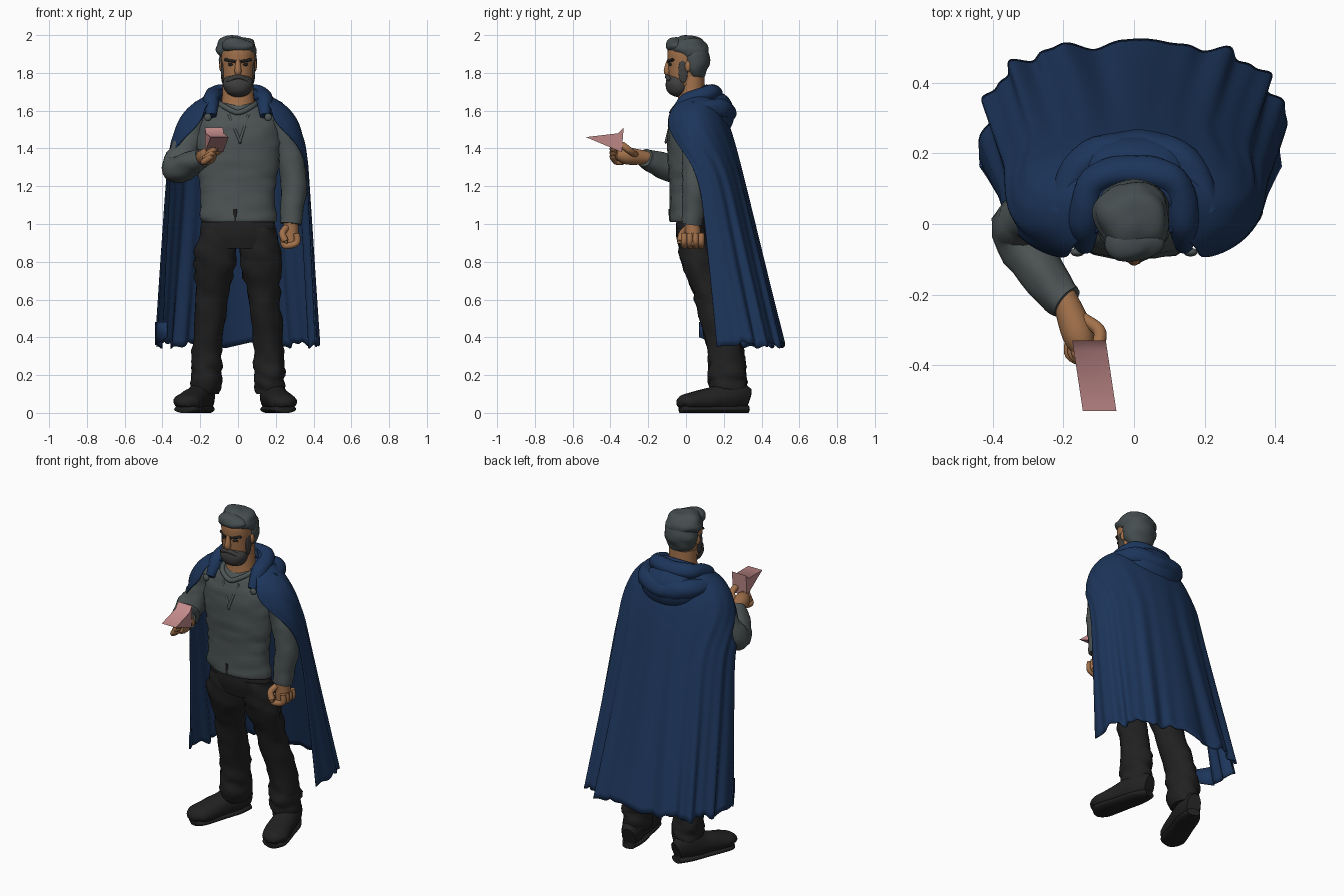
import bpy, bmesh
from math import sin, cos, exp, pi, radians
from mathutils import Vector, Matrix, noise

default_cube = bpy.data.objects.get("Cube")
if default_cube:
    bpy.data.objects.remove(default_cube, do_unlink=True)
parts = []
X, Y, Z = Vector((1, 0, 0)), Vector((0, 1, 0)), Vector((0, 0, 1))


def material(name, *colour):
    mat = bpy.data.materials.new(name)
    mat.use_nodes = True
    mat.diffuse_color = (*colour, 1)
    shader = next(node for node in mat.node_tree.nodes if node.type == 'BSDF_PRINCIPLED')
    shader.inputs["Base Color"].default_value = (*colour, 1)
    return mat


skin = material("skin", .36, .165, .07)
hair_grey = material("hair grey", .06, .075, .08)
beard_grey = material("beard grey", .05, .05, .05)
wool = material("grey wool", .075, .09, .09)
blue = material("blue cloth", .012, .036, .105)
black = material("black cloth", .015, .015, .015)
pink = material("pink paper", .55, .26, .26)


def finish(name, bm, mat):
    bmesh.ops.recalc_face_normals(bm, faces=bm.faces)
    mesh = bpy.data.meshes.new(name)
    bm.to_mesh(mesh)
    bm.free()
    mesh.materials.append(mat)
    ob = bpy.data.objects.new(name, mesh)
    bpy.context.scene.collection.objects.link(ob)
    parts.append(ob)
    return ob


def spline(rows, steps=6):
    """Smooth interpolation through rows of numbers."""
    out = []
    for i in range(len(rows) - 1):
        near = [rows[max(i - 1, 0)], rows[i], rows[i + 1], rows[min(i + 2, len(rows) - 1)]]
        for j in range(steps):
            t = j / steps
            out.append([b + t * ((c - a) + t * ((2*a - 5*b + 4*c - d) + t * (3*b - a - 3*c + d))) / 2
                        for a, b, c, d in zip(*near)])
    return out + [list(rows[-1])]


def bridge(name, rings, mat, closed=True):
    """Join equal rings of points; closed rings are also capped."""
    bm = bmesh.new()
    loops = [[bm.verts.new(point) for point in ring] for ring in rings]
    count = len(loops[0])
    for low, high in zip(loops, loops[1:]):
        for i in range(count if closed else count - 1):
            j = (i + 1) % count
            bm.faces.new((low[i], low[j], high[j], high[i]))
    if closed:
        bm.faces.new(loops[0])
        bm.faces.new(loops[-1])
    return finish(name, bm, mat)


def crease(point, offset, amount):
    return point + offset * amount * noise.noise(Vector((point.x, point.y, point.z * 2)) * 13)


def loft(name, rows, mat, upright=False, ref=X, wrinkle=0):
    """Rows hold a centre and two radii; sections lie flat or follow the path."""
    rows = spline(rows)
    rings = []
    for i, (x, y, z, a, b) in enumerate(rows):
        u, v = X, Y
        if not upright:
            ahead, behind = rows[min(i + 1, len(rows) - 1)], rows[max(i - 1, 0)]
            along = (Vector(ahead[:3]) - Vector(behind[:3])).normalized()
            u = along.cross(ref).normalized()
            v = along.cross(u)
        ring = []
        for k in range(24):
            angle = pi * k / 12
            offset = u * a * cos(angle) + v * b * sin(angle)
            point = crease(Vector((x, y, z)) + offset, offset, wrinkle)
            point.z = max(point.z, 0)
            ring.append(point)
        rings.append(ring)
    return bridge(name, rings, mat)


def column(name, y, ratio, rows, mat, wrinkle=0):
    """Upright form on the centre line from heights and half widths."""
    loft(name, [(0, y, z, a, a * ratio) for z, a in rows], mat, upright=True, wrinkle=wrinkle)


def limb(name, rows, mat, **options):
    """Round form along a path of centres and radii."""
    loft(name, [(*row, row[-1]) for row in rows], mat, **options)


def tube(name, points, radius, mat, ref=X):
    rows = [(*point, radius) for point in points]
    rows.append((*(Vector(points[-1]) * 1.001), radius / 2))
    limb(name, rows, mat, ref=ref)


def mirrored(half):
    """Extend a path that ends on the centre line to the other side."""
    return half + [(-x, *rest) for x, *rest in reversed(half[:-1])]


def ball(name, centre, size, mat, wrinkle=0):
    bm = bmesh.new()
    bmesh.ops.create_uvsphere(bm, u_segments=32, v_segments=20, radius=1,
                              matrix=Matrix.Translation(centre) @ Matrix.Diagonal((*size, 1)))
    for vert in bm.verts:
        vert.co = crease(vert.co, vert.co - Vector(centre), wrinkle)
    finish(name, bm, mat)


# Head, hair and beard
column("head", -.005, 1.05, [(1.69, .04), (1.74, .075), (1.83, .085), (1.92, .088), (1.96, .06)], skin)
column("neck", .03, .85, [(1.54, .13), (1.63, .09), (1.78, .08)], skin)
ball("hair_back", (0, .045, 1.87), (.1, .08, .12), hair_grey, wrinkle=.12)
ball("hair_top", (-.005, .018, 1.925), (.108, .105, .073), hair_grey, wrinkle=.18)
ball("hair_front", (-.01, -.05, 1.945), (.085, .055, .04), hair_grey, wrinkle=.25)
ball("beard", (0, -.04, 1.74), (.08, .068, .07), beard_grey, wrinkle=.06)
tube("moustache", mirrored([(.05, -.08, 1.76), (0, -.1, 1.78)]), .012, beard_grey, ref=Z)
limb("nose", [(0, -.09, 1.87, .01), (0, -.1, 1.81, .018), (0, -.09, 1.79, .01)], skin)
for side, s in (("left", 1), ("right", -1)):
    ball(side + "_ear", (s * .088, .01, 1.835), (.012, .016, .028), skin)
    ball(side + "_sideburn", (s * .081, -.015, 1.81), (.01, .025, .065), beard_grey)
    ball(side + "_eye", (s * .036, -.08, 1.845), (.018, .012, .009), black)
    tube(side + "_brow", [(s * .014, -.095, 1.86), (s * .065, -.07, 1.87)], .008, black, ref=Z)

# Sweater with collar, neck placket and hem notch
column("sweater", .01, .49, [(1.01, .19), (1.04, .2), (1.2, .2), (1.35, .22), (1.5, .22), (1.6, .16), (1.64, .09)],
       wool, wrinkle=.08)
tube("collar", mirrored([(.1, .01, 1.64), (.07, -.05, 1.62), (0, -.075, 1.59)]), .014, wool, ref=Z)
for x in (-.05, .055):
    tube("placket", [(x, -.07, 1.58), (.01, -.105, 1.44)], .007, wool)
tube("hem_notch", [(-.015, -.085, 1.08), (-.015, -.08, 1.02)], .009, black)
limb("right_sleeve", [(-.21, .03, 1.56, .06), (-.27, .03, 1.42, .072), (-.325, -.025, 1.29, .078),
                      (-.23, -.18, 1.33, .06), (-.19, -.22, 1.35, .05)], wool, wrinkle=.15)
limb("left_sleeve", [(.2, .03, 1.56, .06), (.265, .045, 1.4, .07), (.295, .05, 1.2, .068), (.28, .03, 1, .055)],
     wool, wrinkle=.15)

# Right hand holding the folded paper
limb("right_hand", [(-.2, -.2, 1.35, .034), (-.16, -.31, 1.36, .045), (-.14, -.37, 1.37, .025)], skin)
for i in range(4):
    shift = Vector((.01, 0, .02)) * i
    knuckles = [Vector(p) + shift for p in ((-.18, -.33, 1.33), (-.18, -.37, 1.33), (-.14, -.39, 1.36))]
    tube("right_finger", knuckles, .016, skin, ref=Z)
tube("right_thumb", [(-.16, -.26, 1.36), (-.1, -.3, 1.39), (-.1, -.34, 1.42)], .018, skin)
wedge = [(-.33, 1.51), (-.36, 1.48), (-.53, 1.46), (-.34, 1.38)]
bridge("paper", [[(x - (y + .33) * .15, y, z) for y, z in wedge] for x in (-.175, -.08)], pink)

# Left fist
limb("left_hand", [(.28, .03, 1.03, .038), (.28, .035, .98, .04), (.28, .04, .89, .045)], skin)
for i in range(4):
    y = i * .03 - .01
    tube("left_finger", [(.31, y, .95), (.31, y, .9), (.25, y, .885), (.24, y, .92)], .017, skin, ref=Y)
tube("left_thumb", [(.255, .01, .98), (.235, -.02, .95), (.25, -.03, .91)], .018, skin)

# Trousers and boots, toes turned out
column("hips", .03, .42, [(1.05, .185), (.95, .2), (.87, .16)], black)
boot_shape = [(0, .06, .04), (.2, .08, .065), (.5, .065, .07), (.85, .048, .075), (.96, .04, .06), (1, .02, .03)]
for side, s, toe in (("left", 1, .25), ("right", -1, .285)):
    leg = [(.11, .03, .98, .09, .075), (.12, .06, .82, .11, .09), (.14, .13, .6, .085, .085),
           (.163, .21, .33, .078, .095), (.168, .22, .18, .084, .1), (.17, .23, .1, .07, .09)]
    loft(side + "_trouser_leg", [(s * x, *rest) for x, *rest in leg], black, upright=True, wrinkle=.2)
    heel, tip = Vector((s * .16, .325)), Vector((s * toe, -.03))
    boot = [(heel.lerp(tip, along), tall, wide) for along, tall, wide in boot_shape]
    loft(side + "_boot", [(*spot, tall + .01, tall, wide) for spot, tall, wide in boot], black, wrinkle=.06)
    loft(side + "_sole", [(*spot, .02, .022, wide * .95) for spot, tall, wide in boot], black)


# Cape flaring from the neck, wrapped over the shoulders and folded towards the hem
def signed_power(value, power):
    return (1 if value > 0 else -1) * abs(value) ** power


cape_rings = []
for step in range(61):
    drop = 1.38 * (step / 60) ** 1.5
    neck = exp(-9 * drop)
    width = .35 + .06 * drop - .24 * neck
    centre = .02 + .12 * drop
    depth = .19 + .235 * drop - .08 * neck - centre
    wrap = radians(91 + 50 * exp(-((drop - .16) / .2) ** 2))
    square = 1 - .25 * drop
    ring = []
    for i in range(121):
        q = i / 60 - 1
        fold = 1 + .022 * drop * (sin(q * 24 + .6) + .6 * sin(q * 41 + 2))
        ragged = max(0, drop - 1.1) * (.05 * sin(q * 17) + .025 * sin(q * 53))
        slant = .05 * neck * (1 - cos(q * wrap))
        ring.append((fold * width * signed_power(sin(q * wrap), square),
                     centre + fold * depth * signed_power(cos(q * wrap), square), 1.74 - drop + ragged - slant))
    cape_rings.append(ring)
cape = bridge("cape", cape_rings, blue, closed=False)
scrap = bridge("torn_scrap", [[(.03 * j - .44, .17 - .05 * j, .48 - .06 * i + .01 * i * j) for j in range(3)]
                              for i in range(3)], blue, closed=False)
for cloth in (cape, scrap):
    cloth.modifiers.new("thickness", 'SOLIDIFY').thickness = .008

# Hood gathered around the neck and hanging behind it
limb("hood_collar", mirrored([(.14, -.065, 1.57, .025), (.14, .01, 1.65, .045), (.11, .12, 1.69, .045),
                              (0, .15, 1.69, .045)]), blue, ref=Z, wrinkle=.12)
limb("hood_fold", mirrored([(.21, .03, 1.61, .04), (.14, .17, 1.61, .055), (0, .205, 1.59, .06)]),
     blue, ref=Z, wrinkle=.12)
ball("hood_back", (0, .16, 1.58), (.18, .095, .12), blue)
for s in (1, -1):
    ball("cape_clasp", (s * .16, -.08, 1.565), (.02, .012, .02), wool)

bpy.ops.object.select_all(action='DESELECT')
for part in parts:
    part.select_set(True)
bpy.context.view_layer.objects.active = parts[0]
bpy.ops.object.shade_smooth_by_angle(angle=radians(50))
